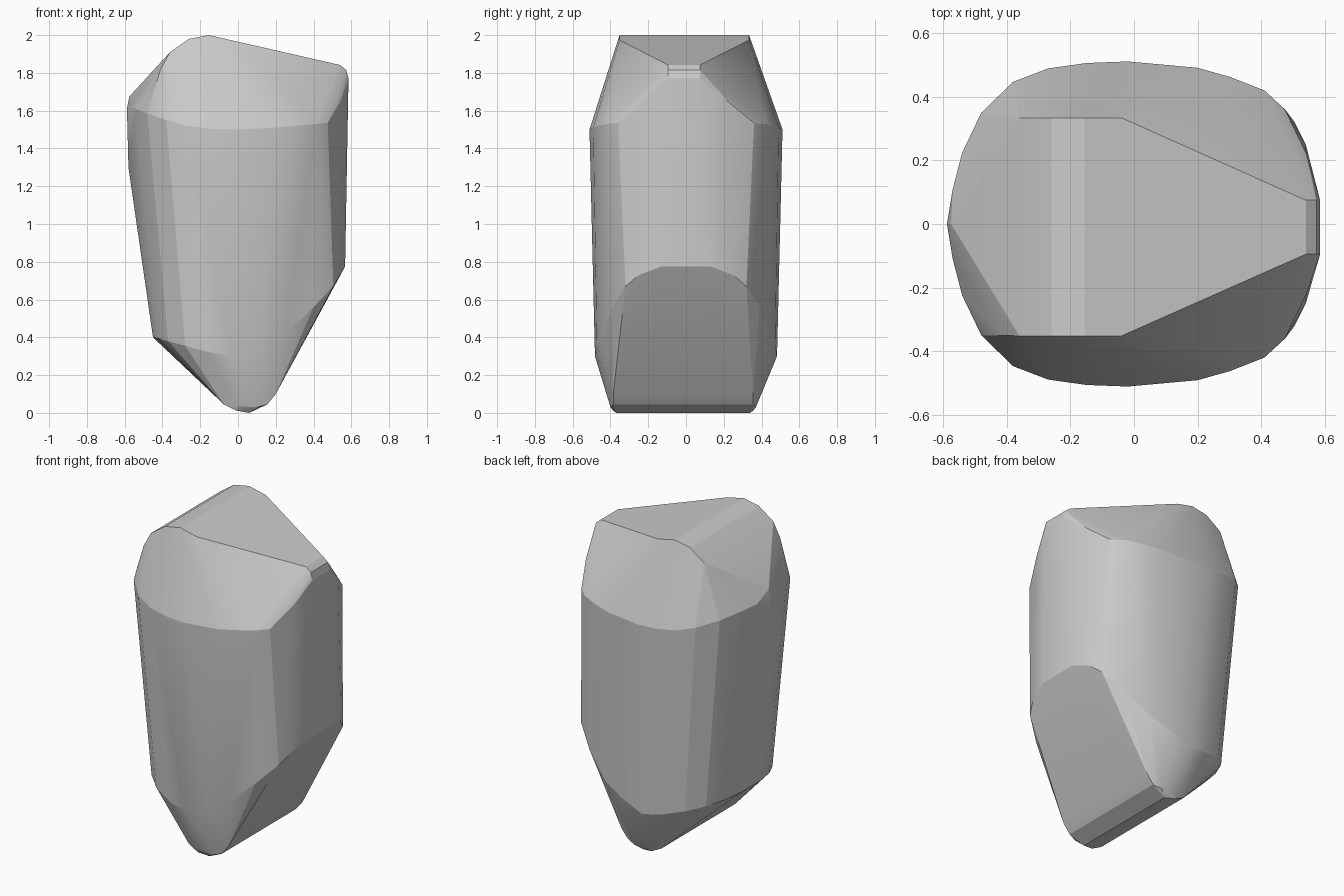
import bpy, bmesh

points = []


def pair(x, y, z, shift=0.0):
    """Add a point on the front and its counterpart on the back."""
    points.append((x, -y + shift, z))
    points.append((x, y + shift, z))


# Crown: flat ridge sloping down to a narrow tip on the right
for x, z in [(-0.36, 1.91), (-0.26, 1.98), (-0.155, 2.0), (-0.04, 1.974)]:
    pair(x, 0.343, z, -0.009)
for x, y, z in [(0.54, 0.085, 1.842), (0.573, 0.085, 1.815), (0.585, 0.085, 1.77)]:
    pair(x, y, z, -0.01)
points.append((-0.41, -0.35, 1.82))

# Shoulder: widest outline, rising towards both ends
for x, y, z in [(-0.575, 0.0, 1.675), (-0.588, 0.0, 1.61), (-0.57, 0.11, 1.62),
                (-0.54, 0.225, 1.61), (-0.48, 0.35, 1.585), (-0.38, 0.447, 1.55),
                (-0.27, 0.489, 1.52), (-0.15, 0.506, 1.505), (-0.02, 0.511, 1.5),
                (0.2, 0.491, 1.51), (0.3, 0.463, 1.52), (0.41, 0.42, 1.53),
                (0.475, 0.36, 1.535), (0.542, 0.22, 1.65)]:
    pair(x, y, z)
points.append((-0.58, 0.0, 1.3))

# Lower rim: low on the left, climbing along the cut face on the right
for x, y, z in [(-0.45, 0.09, 0.4), (-0.425, 0.22, 0.395), (-0.37, 0.33, 0.38),
                (-0.28, 0.41, 0.355), (-0.15, 0.462, 0.32), (-0.03, 0.482, 0.3),
                (0.12, 0.472, 0.36), (0.25, 0.445, 0.42), (0.40, 0.39, 0.56),
                (0.505, 0.32, 0.67), (0.54, 0.25, 0.73), (0.567, 0.13, 0.775)]:
    pair(x, y, z)

# Foot: rounded wedge running front to back
for x, y, z in [(-0.075, 0.365, 0.045), (-0.06, 0.375, 0.06), (-0.01, 0.37, 0.012),
                (0.0, 0.385, 0.035), (0.06, 0.355, 0.0), (0.10, 0.385, 0.03),
                (0.155, 0.37, 0.045), (0.20, 0.37, 0.1)]:
    pair(x, y, z, -0.015)

# Wrap the outlines in a faceted rock skin
bm = bmesh.new()
for p in points:
    bm.verts.new(p)
hull = bmesh.ops.convex_hull(bm, input=bm.verts)
loose = [v for v in bm.verts if not v.link_faces]
bmesh.ops.delete(bm, geom=loose, context='VERTS')
bmesh.ops.recalc_face_normals(bm, faces=bm.faces)
mesh = bpy.data.meshes.new("rock")
bm.to_mesh(mesh)
bm.free()

rock = bpy.data.objects.new("rock", mesh)
bpy.context.collection.objects.link(rock)
bpy.context.view_layer.objects.active = rock
rock.select_set(True)
bpy.ops.object.shade_smooth_by_angle(angle=0.26)
